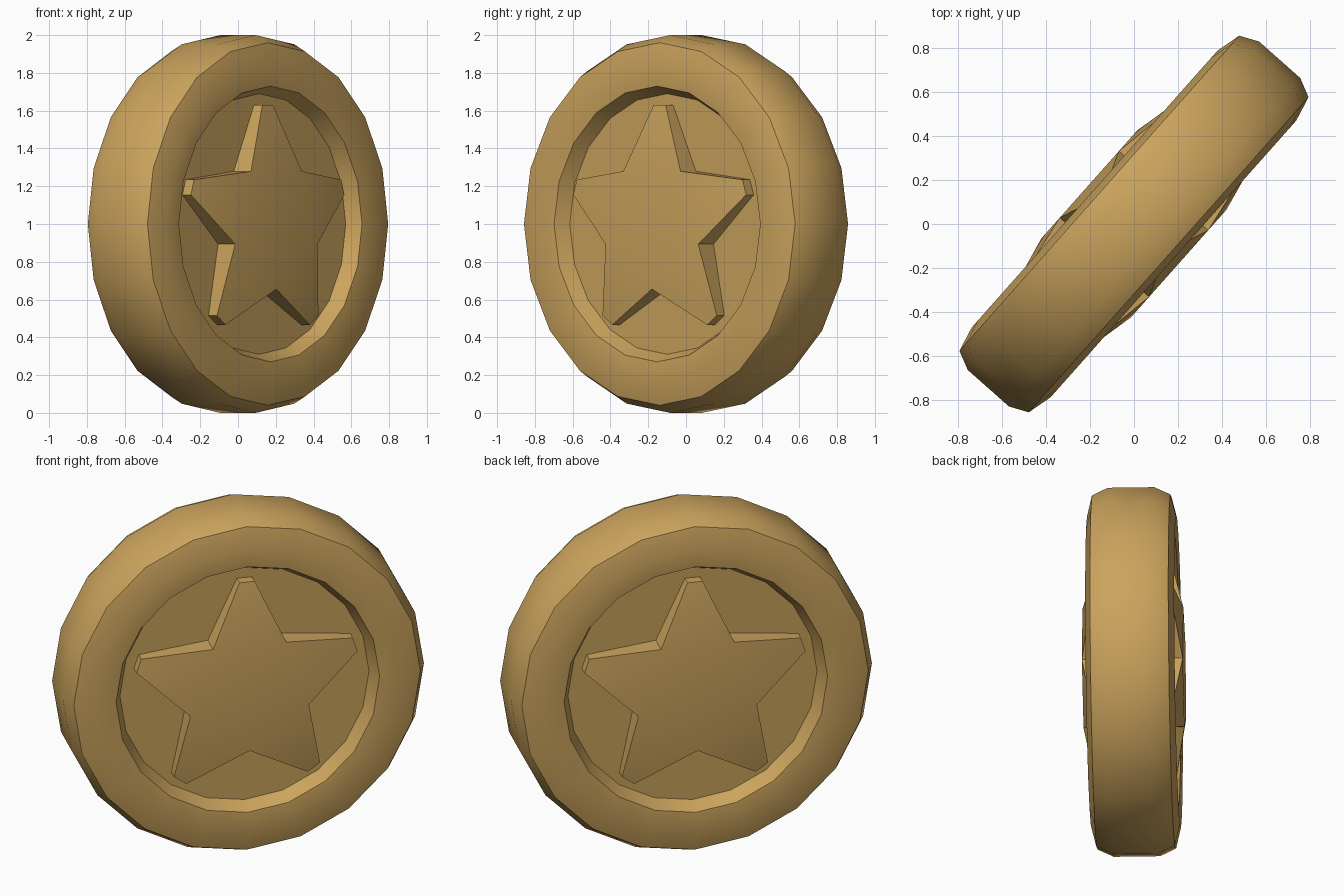
import bpy, bmesh
from math import sin, cos, pi, radians

if "Cube" in bpy.data.objects:
    bpy.data.objects.remove(bpy.data.objects["Cube"])

SIDES = 20
TURN = radians(48.4)

gold = bpy.data.materials.new("gold")
gold.diffuse_color = (0.6, 0.37, 0.11, 1)
gold.use_nodes = True
gold.node_tree.nodes["Principled BSDF"].inputs["Base Color"].default_value = gold.diffuse_color


def finish(bm, name, turn):
    bmesh.ops.recalc_face_normals(bm, faces=bm.faces)
    me = bpy.data.meshes.new(name)
    bm.to_mesh(me)
    bm.free()
    ob = bpy.data.objects.new(name, me)
    bpy.context.collection.objects.link(ob)
    me.materials.append(gold)
    ob.location.z = 1
    ob.rotation_euler.z = turn
    bpy.ops.object.select_all(action='DESELECT')
    ob.select_set(True)
    bpy.context.view_layer.objects.active = ob
    bpy.ops.object.shade_smooth_by_angle(angle=radians(35))
    return ob


def bridge(bm, a, b):
    n = len(a)
    for i in range(n):
        j = (i + 1) % n
        bm.faces.new((a[i], a[j], b[j], b[i]))


# Coin body: (radius, depth) half profile, mirrored front to back
half = [(0.69, 0.15), (0.73, 0.23), (0.843, 0.24), (0.96, 0.211), (1.0, 0.125)]
profile = half + [(r, -d) for r, d in reversed(half)]
bm = bmesh.new()
rings = [[bm.verts.new((r * cos(2 * pi * i / SIDES), -d, r * sin(2 * pi * i / SIDES)))
          for i in range(SIDES)] for r, d in profile]
for a, b in zip(rings, rings[1:]):
    bridge(bm, a, b)
bm.faces.new(rings[0])
bm.faces.new(rings[-1])
finish(bm, "coin_body", TURN)


# Raised star: blunt tips that slope down from a flat middle
def star(name, turn):
    bm = bmesh.new()
    outline = []
    for k in range(5):
        a = pi / 2 + k * 2 * pi / 5
        for s in (-1, 1):
            outline.append((0.63 * cos(a) - s * 0.042 * sin(a),
                            0.63 * sin(a) + s * 0.042 * cos(a), 0.21))
        b = a + pi / 5
        outline.append((0.345 * cos(b), 0.345 * sin(b), 0.272))
    top = [bm.verts.new((x, -d, z)) for x, z, d in outline]
    base = [bm.verts.new((x, -0.145, z)) for x, z, d in outline]
    bridge(bm, base, top)
    for k in range(5):
        bm.faces.new((top[3 * k - 1], top[3 * k], top[3 * k + 1], top[3 * k + 2]))
    bm.faces.new([top[3 * k + 2] for k in range(5)])
    finish(bm, name, turn)


star("front_star", TURN)
star("back_star", TURN + pi)
